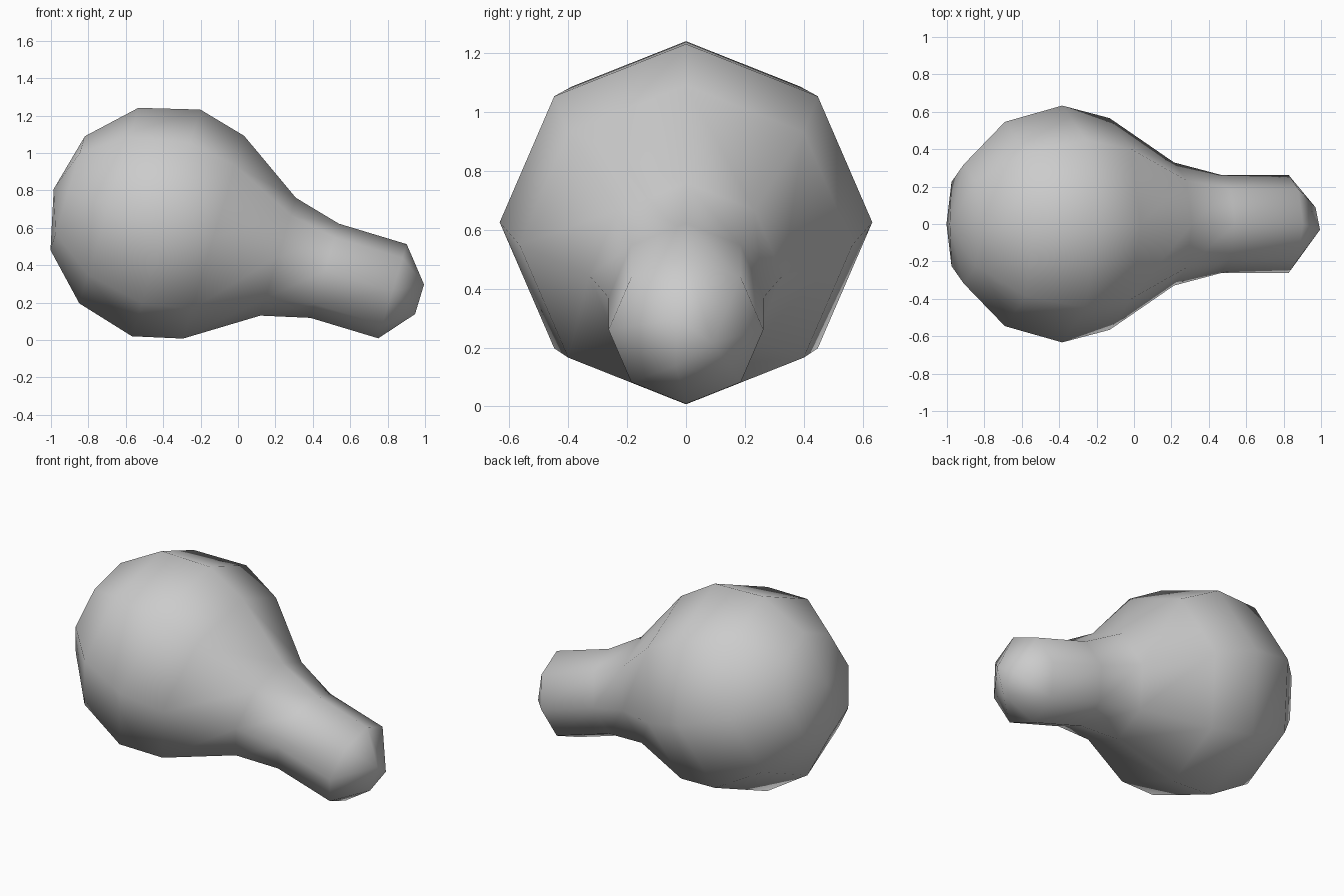
import bpy, bmesh, math
from mathutils import Vector

cube = bpy.data.objects.get("Cube")
if cube:
    bpy.data.objects.remove(cube, do_unlink=True)

SIDES = 8
TILT = math.radians(16.8)
CENTRE = Vector((-0.365, 0, 0.62))
AXIS = Vector((math.cos(TILT), 0, -math.sin(TILT)))
UP = Vector((math.sin(TILT), 0, math.cos(TILT)))

# Distance along the tilted axis and radius, from the globe to the neck end
PROFILE = [(-0.57, 0.318), (-0.34, 0.546), (-0.02, 0.633), (0.245, 0.566),
           (0.605, 0.329), (0.865, 0.263), (1.244, 0.263)]
POLE = -0.648
# The tip is a small triangle
TIP_AT, TIP_RADIUS, TIP_ANGLES = 1.395, 0.089, (-20, 90, 203)


def on_ring(along, radius, angle):
    a = math.radians(angle)
    return CENTRE + AXIS * along + UP * (radius * math.cos(a)) + Vector((0, radius * math.sin(a), 0))


def nearest_tip(angle):
    return min(TIP_ANGLES, key=lambda t: abs((angle - t + 180) % 360 - 180))


bm = bmesh.new()
angles = [360 * i / SIDES for i in range(SIDES)]
rings = [[bm.verts.new(on_ring(t, r, a)) for a in angles] for t, r in PROFILE]

# Side walls
for low, high in zip(rings, rings[1:]):
    for i in range(SIDES):
        j = (i + 1) % SIDES
        bm.faces.new((low[i], low[j], high[j], high[i]))

# Rounded globe end
pole = bm.verts.new(CENTRE + AXIS * POLE)
for i in range(SIDES):
    bm.faces.new((pole, rings[0][(i + 1) % SIDES], rings[0][i]))

# Tapered neck end closing onto the triangle
tip = {t: bm.verts.new(on_ring(TIP_AT, TIP_RADIUS, t)) for t in TIP_ANGLES}
for i in range(SIDES):
    j = (i + 1) % SIDES
    a, b = tip[nearest_tip(angles[i])], tip[nearest_tip(angles[j])]
    corners = [rings[-1][i], rings[-1][j], b]
    if a is not b:
        corners.append(a)
    bm.faces.new(corners)
bm.faces.new(list(tip.values()))

bmesh.ops.recalc_face_normals(bm, faces=bm.faces)
for face in bm.faces:
    face.smooth = True

mesh = bpy.data.meshes.new("bulb")
bm.to_mesh(mesh)
bm.free()
bulb = bpy.data.objects.new("bulb", mesh)
bpy.context.collection.objects.link(bulb)

# Plain grey
grey = bpy.data.materials.new("light grey")
grey.use_nodes = True
colour = (0.6, 0.6, 0.6, 1)
grey.diffuse_color = colour
grey.node_tree.nodes["Principled BSDF"].inputs["Base Color"].default_value = colour
mesh.materials.append(grey)
